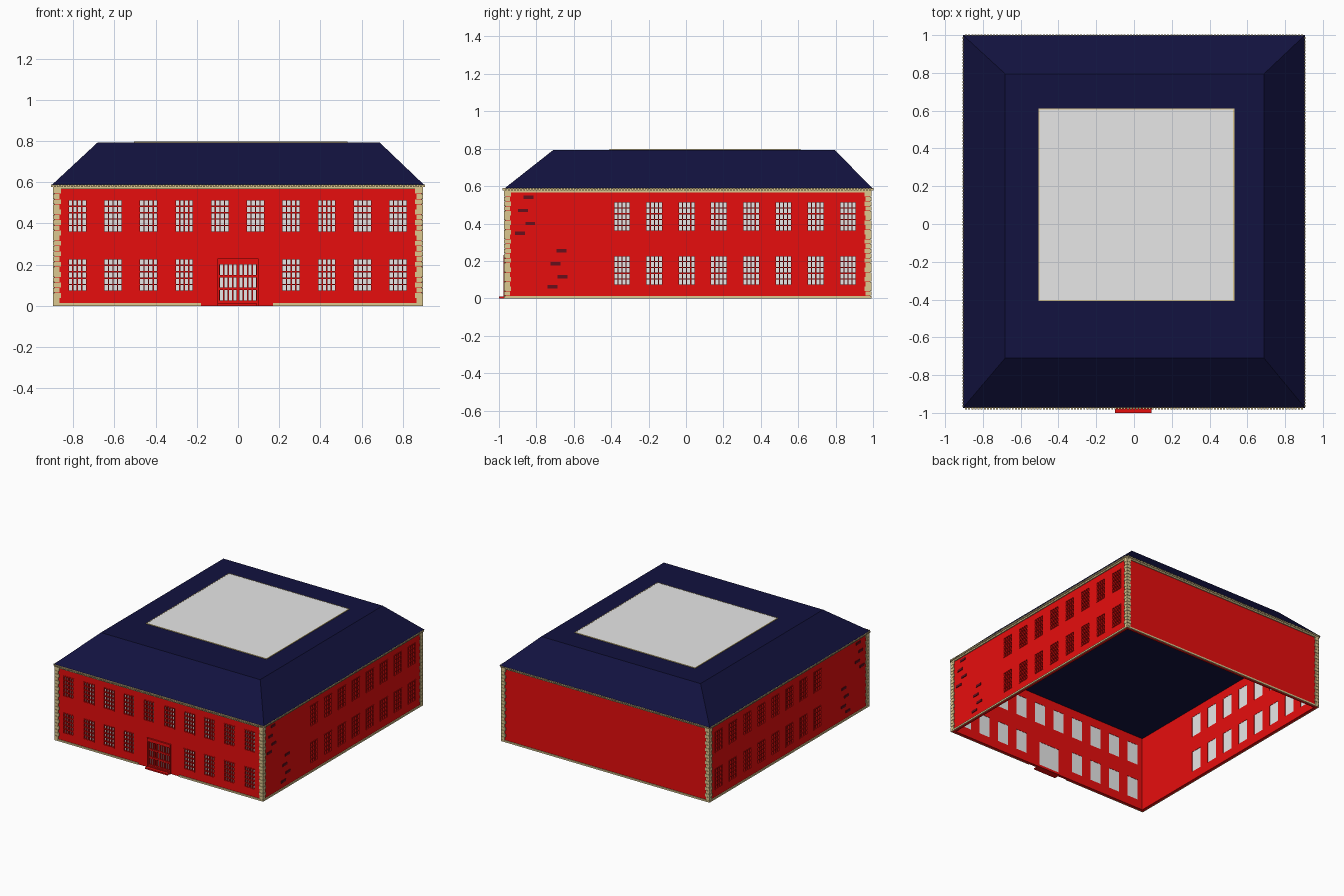
import bpy, bmesh

if "Cube" in bpy.data.objects:
    bpy.data.objects.remove(bpy.data.objects["Cube"])


def material(name, rgb):
    m = bpy.data.materials.new(name)
    m.use_nodes = True
    m.diffuse_color = (*rgb, 1)
    m.node_tree.nodes["Principled BSDF"].inputs["Base Color"].default_value = (*rgb, 1)
    return m


RED = material("red brick", (0.8, 0.004, 0.004))
MAROON = material("dark brick", (0.13, 0.005, 0.012))
NAVY = material("navy roof", (0.006, 0.006, 0.05))
TAN = material("tan stone", (0.72, 0.58, 0.28))
GREY = material("light grey", (0.8, 0.8, 0.8))

# Outer wall planes and storey heights
XW, Y0, Y1 = 0.89, -0.965, 0.985
THICK, TOP = 0.02, 0.588
LOW, HIGH = (0.069, 0.231), (0.356, 0.518)
OPEN = 0.047  # half width of a window opening

# Each facade maps (along, outward, up) to the model
PLACE = {
    "front": lambda u, d, z: (u, Y0 - d, z),
    "back": lambda u, d, z: (u, Y1 + d, z),
    "left": lambda u, d, z: (XW + d, u, z),
    "right": lambda u, d, z: (-XW - d, u, z),
}


def box(bm, place, u, d, z):
    """Add a box spanning the three ranges, placed on a facade."""
    v = [bm.verts.new(place(a, b, c)) for a in u for b in d for c in z]
    for f in ((0, 1, 3, 2), (4, 5, 7, 6), (0, 1, 5, 4), (2, 3, 7, 6), (0, 2, 6, 4), (1, 3, 7, 5)):
        bm.faces.new([v[i] for i in f])


def finish(bm, name, mat):
    bmesh.ops.recalc_face_normals(bm, faces=bm.faces)
    mesh = bpy.data.meshes.new(name)
    bm.to_mesh(mesh)
    bm.free()
    mesh.materials.append(mat)
    ob = bpy.data.objects.new(name, mesh)
    bpy.context.collection.objects.link(ob)
    return ob


def band(bm, place, ends, z, holes):
    """A strip of wall with openings left out."""
    start = ends[0]
    for a, b in sorted(holes):
        box(bm, place, (start, a), (-THICK, 0), z)
        start = b
    box(bm, place, (start, ends[1]), (-THICK, 0), z)


def lattice(bars, panes, place, u, z, cols, rows, bar, out):
    """Frame and glazing bars in front of one sheet of glass."""
    d = (-0.012, out)
    for n, (lo, hi), vertical in ((cols, u, True), (rows, z, False)):
        for i in range(n + 1):
            c = lo + bar / 2 + (hi - lo - bar) * i / n
            s = (c - bar / 2, c + bar / 2)
            box(bars, place, s if vertical else u, d, z if vertical else s)
    box(panes, place, u, (-0.018, -0.011), z)


front_windows = [-0.78 + 0.173 * i for i in range(10)]
side_windows = [-0.342 + 0.1726 * i for i in range(8)]
DOOR = (-0.1, 0.1)

for side, place in PLACE.items():
    across = side in ("front", "back")
    full = (-XW, XW) if across else (Y0, Y1)
    ends = full if across else (Y0 + THICK, Y1 - THICK)
    upper = {"front": front_windows, "back": []}.get(side, side_windows)
    lower = upper[:4] + upper[6:] if side == "front" else upper
    door = [DOOR] if side == "front" else []

    # Wall with openings
    wall = bmesh.new()
    gaps = lambda centres: [(c - OPEN, c + OPEN) for c in centres]
    band(wall, place, ends, (0, LOW[0]), door)
    band(wall, place, ends, LOW, gaps(lower) + door)
    band(wall, place, ends, (LOW[1], HIGH[0]), [])
    band(wall, place, ends, HIGH, gaps(upper))
    band(wall, place, ends, (HIGH[1], TOP), [])
    finish(wall, side + "_wall", RED)

    # Windows
    if upper:
        bars, panes = bmesh.new(), bmesh.new()
        for centres, z in ((lower, LOW), (upper, HIGH)):
            for c in centres:
                lattice(bars, panes, place, (c - OPEN, c + OPEN), z, 4, 5, 0.006, 0.003)
        finish(bars, side + "_window_bars", RED)
        finish(panes, side + "_window_panes", GREY)

    # Corner stones, in alternating lengths
    stones = bmesh.new()
    count = 22
    pitch = (0.57 - 0.014) / count
    for i in range(count):
        z = 0.014 + pitch * i
        length = 0.03 if i % 2 else 0.024
        for a, b in ((full[0] - 0.007, full[0] + length), (full[1] - length, full[1] + 0.007)):
            box(stones, place, (a, b), (-0.001, 0.007), (z, z + pitch - 0.002))
    finish(stones, side + "_corner_stones", TAN)

    # Base course, broken at the entrance
    base = bmesh.new()
    left, right = full[0] - 0.007, full[1] + 0.007
    runs = [(left, -0.18), (0.17, right)] if side == "front" else [(left, right)]
    for run in runs:
        box(base, place, run, (-0.001, 0.007), (0, 0.013))
    finish(base, side + "_base_course", TAN)

    # Cornice with a row of dentils
    cornice = bmesh.new()
    box(cornice, place, (left, right), (-0.001, 0.008), (0.567, 0.588))
    n = round((right - left) / 0.0165)
    step = (right - left) / n
    for i in range(n):
        a = left + step * i
        box(cornice, place, (a + 0.003, a + step - 0.003), (0.007, 0.017), (0.577, 0.589))
    finish(cornice, side + "_cornice", TAN)

    # Scattered dark bricks near the front of the side walls
    if not across:
        bricks = bmesh.new()
        spots = ((-0.842, 0.54), (-0.872, 0.47), (-0.832, 0.4), (-0.888, 0.348),
                 (-0.666, 0.254), (-0.698, 0.185), (-0.66, 0.115), (-0.714, 0.062))
        for u, z in spots:
            box(bricks, place, (u - 0.026, u + 0.026), (-0.001, 0.005), (z - 0.009, z + 0.009))
        finish(bricks, side + "_dark_bricks", MAROON)

# Double door with surround and step
front = PLACE["front"]
bars, panes, surround = bmesh.new(), bmesh.new(), bmesh.new()
for u in ((-0.094, 0), (0, 0.094)):
    lattice(bars, panes, front, u, (0.016, 0.212), 4, 3, 0.007, 0.004)
for z in (0.021, 0.083, 0.144, 0.207):
    box(bars, front, (-0.094, 0.094), (-0.011, 0.005), (z - 0.006, z + 0.006))
for u, z in (((-0.1, -0.09), (0, 0.231)), ((0.09, 0.1), (0, 0.231)),
             ((-0.09, 0.09), (0.206, 0.231)), ((-0.09, 0.09), (0, 0.018))):
    box(surround, front, u, (-THICK, 0.012), z)
finish(bars, "door_bars", RED)
finish(panes, "door_panes", GREY)
finish(surround, "door_surround", RED)
doorstep = bmesh.new()
box(doorstep, front, (-0.1, 0.093), (0, 0.035), (0, 0.011))
finish(doorstep, "doorstep", RED)

# Hipped roof with a flat top and a closed underside
roof = bmesh.new()
rings = []
for x0, x1, y0, y1, z in ((-0.905, 0.905, -0.973, 1.0, 0.586), (-0.682, 0.688, -0.71, 0.795, 0.793)):
    rings.append([roof.verts.new((x, y, z)) for x, y in ((x0, y0), (x1, y0), (x1, y1), (x0, y1))])
for ring in rings:
    roof.faces.new(ring)
for i in range(4):
    j = (i + 1) % 4
    roof.faces.new((rings[0][i], rings[0][j], rings[1][j], rings[1][i]))
finish(roof, "roof", NAVY)

# Roof light with a thin stone rim
plain = lambda x, y, z: (x, y, z)
rim, glass = bmesh.new(), bmesh.new()
box(glass, plain, (-0.5, 0.525), (-0.402, 0.605), (0.79, 0.797))
for u, d in (((-0.506, -0.5), (-0.408, 0.611)), ((0.525, 0.531), (-0.408, 0.611)),
             ((-0.5, 0.525), (-0.408, -0.402)), ((-0.5, 0.525), (0.605, 0.611))):
    box(rim, plain, u, d, (0.79, 0.798))
finish(glass, "roof_light", GREY)
finish(rim, "roof_light_rim", TAN)
